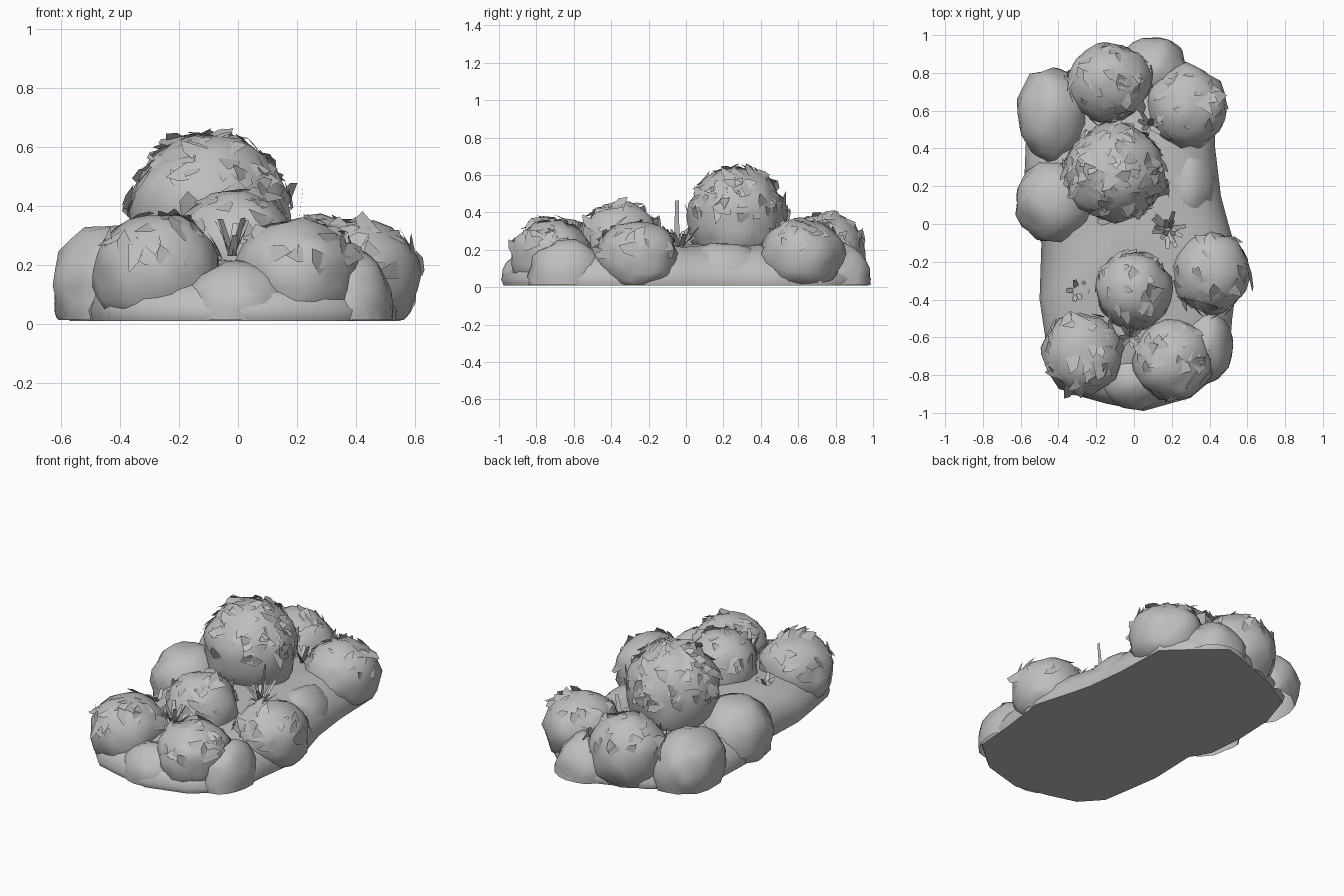
import bpy, bmesh, math, random
from mathutils import Vector, noise

if "Cube" in bpy.data.objects:
    bpy.data.objects.remove(bpy.data.objects["Cube"])

random.seed(7)
grey = bpy.data.materials.new("foliage grey")
grey.diffuse_color = (0.52, 0.52, 0.52, 1)
grey.use_nodes = True
grey.node_tree.nodes["Principled BSDF"].inputs["Base Color"].default_value = grey.diffuse_color


def finish(bm, name, smooth=True):
    me = bpy.data.meshes.new(name)
    bm.to_mesh(me)
    bm.free()
    me.materials.append(grey)
    ob = bpy.data.objects.new(name, me)
    bpy.context.collection.objects.link(ob)
    for p in me.polygons:
        p.use_smooth = smooth
    return ob


def surface(d, c, r):
    # point of a lumpy ball whose lower half spreads out towards the ground
    s = math.hypot(d.x, d.y)
    k = s ** -0.5 if d.z < 0 and s > 1e-4 else 1
    f = 1 + 0.10 * noise.noise(d * 2.3 + c * 5) + 0.06 * noise.noise(d * 5.3 + c * 9)
    return c + Vector((d.x * r.x * k, d.y * r.y * k, d.z * r.z)) * f


def clump(name, c, r):
    # lumpy ball cut flat at the ground
    c, r = Vector(c), Vector(r)
    bm = bmesh.new()
    bmesh.ops.create_icosphere(bm, subdivisions=3, radius=1)
    for v in bm.verts:
        v.co = surface(v.co.normalized(), c, r)
    bmesh.ops.bisect_plane(bm, geom=bm.verts[:] + bm.edges[:] + bm.faces[:],
                           plane_co=(0, 0, 0.012), plane_no=(0, 0, 1), clear_inner=True)
    finish(bm, name)


def leaves(name, c, r, count, low):
    # pointed leaf flaps, rooted in the surface with the tip lifted
    c, r = Vector(c), Vector(r)
    bm = bmesh.new()
    for _ in range(count):
        z, a = random.uniform(low, 1), random.uniform(0, 2 * math.pi)
        s = math.sqrt(1 - z * z)
        d = Vector((s * math.cos(a), s * math.sin(a), z))
        p = surface(d, c, r)
        n = Vector((d.x / r.x, d.y / r.y, d.z / r.z)).normalized()
        t = n.orthogonal().normalized()
        b = n.cross(t)
        a = random.uniform(0, 2 * math.pi)
        t, b = t * math.cos(a) + b * math.sin(a), b * math.cos(a) - t * math.sin(a)
        ln, w = random.uniform(0.07, 0.11), random.uniform(0.03, 0.05)
        lift = random.uniform(0.005, 0.028)
        pts = [p - t * ln * .5 - b * w - n * .015, p - t * ln * .5 + b * w - n * .015,
               p + t * ln * .15 + b * w * .8 + n * lift * .5, p + t * ln * .5 + n * lift]
        vs = [bm.verts.new(q) for q in pts]
        bm.faces.new(vs[:3])
        bm.faces.new((vs[0], vs[2], vs[3]))
    finish(bm, name, False)


def blades(name, c, count, height, spread):
    # grass tuft of narrow blades
    c = Vector(c)
    bm = bmesh.new()
    for i in range(count):
        a = 2 * math.pi * i / count + random.uniform(-.3, .3)
        out = Vector((math.cos(a), math.sin(a), 0))
        side = Vector((-out.y, out.x, 0)) * 0.016
        tip = c + out * spread * random.uniform(.5, 1) + Vector((0, 0, height * random.uniform(.4, 1)))
        vs = [bm.verts.new(q) for q in (c - side, c + side, tip + side * .7, tip - side * .5)]
        bm.faces.new(vs)
    finish(bm, name, False)


# ground mound: outline lofted inwards to a low dome
outline = [(.05, -.99), (-.15, -.95), (-.33, -.90), (-.44, -.78), (-.47, -.6), (-.5, -.4), (-.49, -.1),
           (-.56, .02), (-.58, .25), (-.57, .5), (-.5, .72), (-.3, .84), (0, .95), (.12, .99),
           (.25, .88), (.42, .72), (.43, .4), (.46, .15), (.5, 0), (.56, -.2), (.52, -.5),
           (.5, -.75), (.3, -.92)]
bm = bmesh.new()
rings = []
for t, z in ((.985, .01), (1, .045), (.95, .11), (.84, .17), (.6, .215), (.25, .225)):
    rings.append([bm.verts.new((x * t, y * t, z + (.025 * noise.noise(Vector((x * 4, y * 4, t * 5)))
                                                   if z > .05 else 0))) for x, y in outline])
n = len(outline)
for lo, hi in zip(rings, rings[1:]):
    for i in range(n):
        bm.faces.new((lo[i], lo[i - 1], hi[i - 1], hi[i]))
bm.faces.new(rings[-1])
bm.faces.new(rings[0])
bmesh.ops.recalc_face_normals(bm, faces=bm.faces)
bpy.context.view_layer.objects.active = mound = finish(bm, "ground_mound")
mound.select_set(True)
bpy.ops.object.shade_smooth_by_angle(angle=math.radians(60))

# clumps: name, centre, radii, leaf count, lowest leaf direction
clumps = [
    ("tall_bush", (-.10, .27, .38), (.265, .26, .262), 120, -.05),
    ("back_bush", (-.13, .75, .19), (.22, .21, .205), 40, .1),
    ("back_right_bush", (.28, .62, .18), (.21, .22, .185), 25, .2),
    ("left_back_bush", (-.43, .58, .12), (.19, .245, .205), 0, 0),
    ("left_bush", (-.42, .12, .13), (.21, .22, .21), 0, 0),
    ("rear_low_bush", (.10, .80, .05), (.19, .195, .19), 0, 0),
    ("right_slope", (.27, .20, .06), (.16, .26, .17), 0, 0),
    ("centre_front_bush", (.0, -.35, .25), (.20, .21, .21), 35, .2),
    ("right_bush", (.41, -.26, .17), (.205, .215, .18), 30, .0),
    ("front_left_bush", (-.27, -.69, .18), (.21, .22, .195), 32, .2),
    ("front_right_bush", (.20, -.72, .17), (.21, .215, .19), 32, .2),
    ("front_low_bush", (.0, -.82, .05), (.19, .16, .16), 0, 0),
    ("right_low_bush", (.38, -.64, .06), (.145, .20, .20), 0, 0),
]
for name, c, r, count, low in clumps:
    clump(name, c, r)
    if count:
        leaves(name + "_leaves", c, r, count, low)

# grass tufts in the gaps
blades("grass_tuft", (.18, -.03, .20), 14, .13, .11)
blades("tall_blade", (.19, -.05, .20), 2, .27, .06)
blades("left_grass", (-.30, -.35, .19), 6, .10, .07)
blades("front_grass", (-.02, -.60, .23), 8, .13, .08)
blades("back_grass", (.08, .52, .22), 7, .13, .08)
